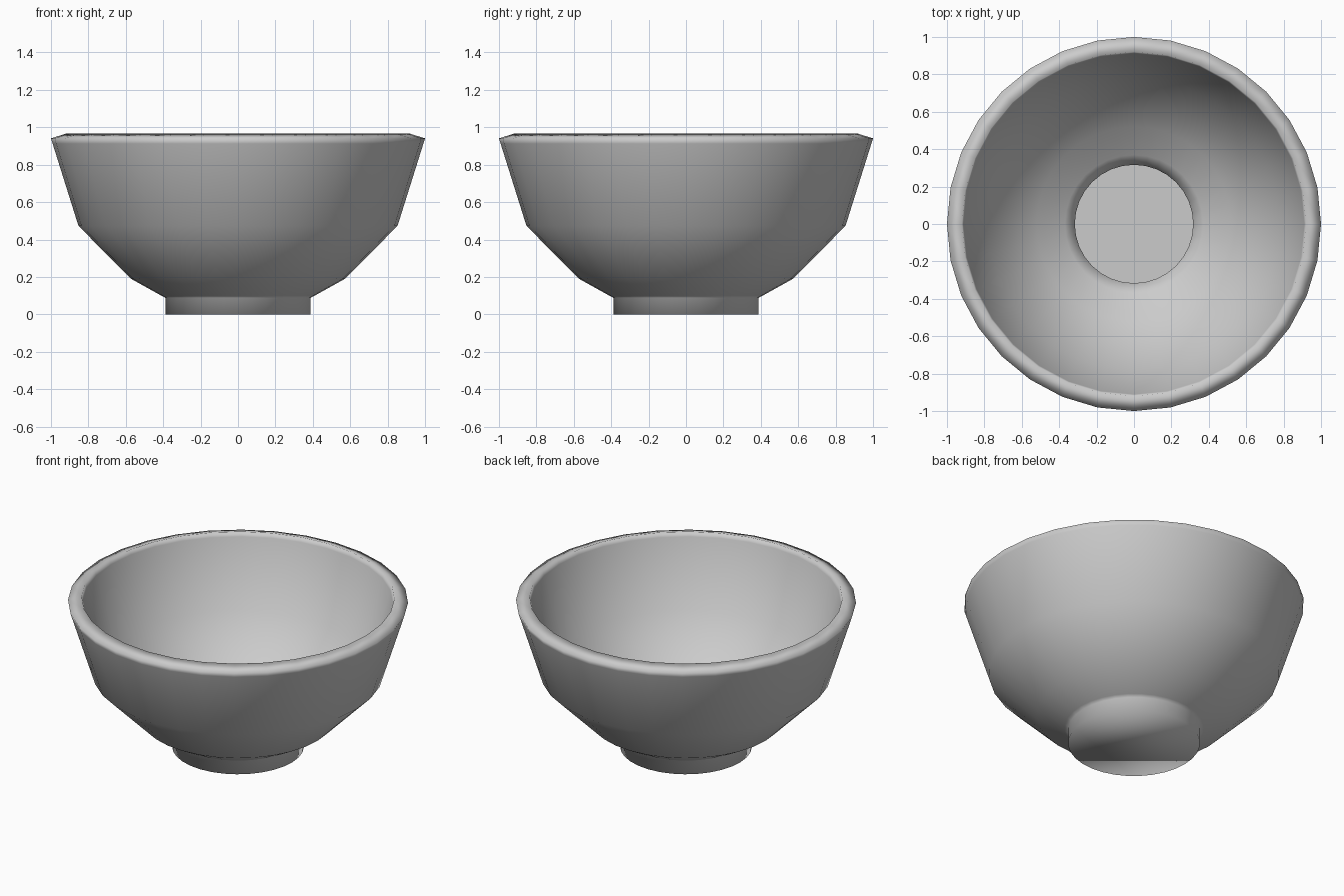
import bpy, bmesh
from math import cos, sin, tau

if "Cube" in bpy.data.objects:
    bpy.data.objects.remove(bpy.data.objects["Cube"])

SIDES = 32
WALL = 0.084
# Outer profile (radius, height), from the foot up to the rim
PROFILE = [(0.388, 0), (0.388, 0.088), (0.41, 0.1), (0.572, 0.19),
           (0.853, 0.473), (0.991, 0.912), (1, 0.941)]

# One plain grey glaze
glaze = bpy.data.materials.new("grey_glaze")
glaze.use_nodes = True
grey = (0.6, 0.6, 0.6, 1)
glaze.diffuse_color = grey
glaze.node_tree.nodes["Principled BSDF"].inputs["Base Color"].default_value = grey

# Outer shell, spun from the profile and closed under the foot
bm = bmesh.new()
rings = [[bm.verts.new((r * cos(tau * i / SIDES), r * sin(tau * i / SIDES), z))
          for i in range(SIDES)] for r, z in PROFILE]
bm.faces.new(rings[0][::-1])
for low, high in zip(rings, rings[1:]):
    for i in range(SIDES):
        j = (i + 1) % SIDES
        bm.faces.new((low[i], low[j], high[j], high[i]))
for face in bm.faces:
    face.smooth = True

mesh = bpy.data.meshes.new("bowl")
bm.to_mesh(mesh)
bm.free()
mesh.materials.append(glaze)
bowl = bpy.data.objects.new("bowl", mesh)
bpy.context.collection.objects.link(bowl)

# Wall thickness, growing inward
thick = bowl.modifiers.new("wall_thickness", "SOLIDIFY")
thick.thickness = WALL
thick.offset = -1
bpy.context.view_layer.objects.active = bowl
bowl.select_set(True)
bpy.ops.object.modifier_apply(modifier=thick.name)

# Flat inner floor
for poly in bowl.data.polygons:
    if poly.normal.z > 0.95 and poly.center.z < 0.3:
        poly.use_smooth = False
